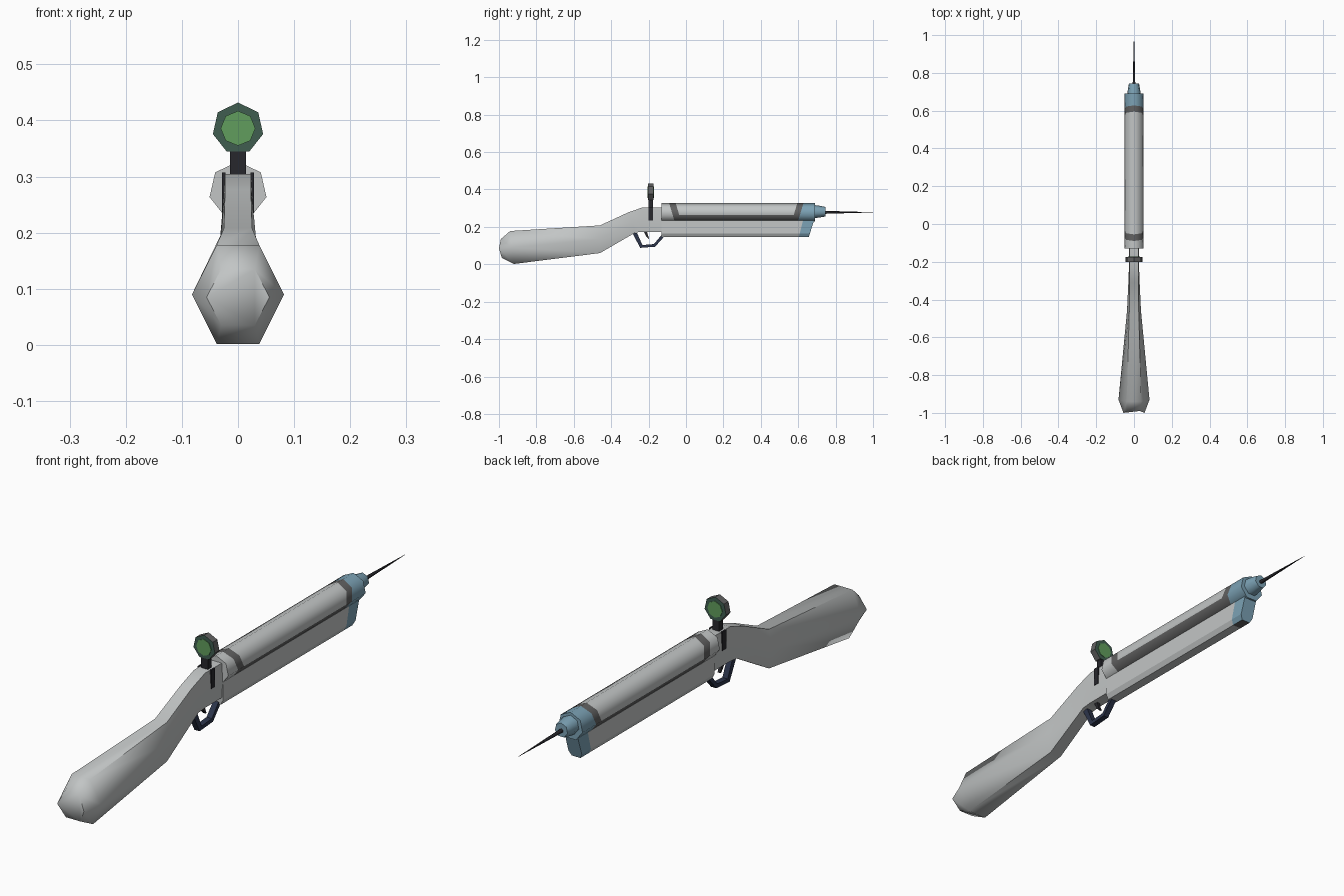
import bpy, bmesh
from math import sin, cos, pi, radians
from mathutils import Vector

cube = bpy.data.objects.get("Cube")
if cube:
    bpy.data.objects.remove(cube)


def material(name, rgb):
    m = bpy.data.materials.new(name)
    m.use_nodes = True
    m.diffuse_color = (*rgb, 1)
    m.node_tree.nodes["Principled BSDF"].inputs["Base Color"].default_value = (*rgb, 1)
    return m


GREY = material("light grey", (0.54, 0.56, 0.56))
DARK = material("dark grey", (0.12, 0.12, 0.12))
BLUE = material("steel blue", (0.2, 0.36, 0.46))
BLACK = material("black", (0.02, 0.02, 0.025))
NAVY = material("navy", (0.025, 0.035, 0.07))
GREEN = material("lens green", (0.12, 0.34, 0.11))
RIM = material("dark green", (0.05, 0.11, 0.08))


def loft(name, rings, mats, rule=None, smooth=0, closed=False):
    """Skin a row of equal rings; rule(segment, side) picks the material."""
    bm = bmesh.new()
    rows = [[bm.verts.new(p) for p in ring] for ring in rings]
    n, count = len(rows[0]), len(rows)
    for s in range(count if closed else count - 1):
        a, b = rows[s], rows[(s + 1) % count]
        for i in range(n):
            j = (i + 1) % n
            f = bm.faces.new((a[i], a[j], b[j], b[i]))
            f.material_index = rule(s, i) if rule else 0
    if not closed:
        bm.faces.new(rows[0]).material_index = rule(0, -1) if rule else 0
        bm.faces.new(rows[-1]).material_index = rule(count - 2, -1) if rule else 0
    bmesh.ops.recalc_face_normals(bm, faces=bm.faces)
    me = bpy.data.meshes.new(name)
    bm.to_mesh(me)
    bm.free()
    for m in mats:
        me.materials.append(m)
    if smooth:
        me.shade_smooth()
        me.set_sharp_from_angle(angle=radians(smooth))
    ob = bpy.data.objects.new(name, me)
    bpy.context.collection.objects.link(ob)
    return ob


def polygon(y, z, r, n=7):
    return [Vector((r * sin(2 * pi * i / n), y, z + r * cos(2 * pi * i / n))) for i in range(n)]


def box(name, x, y0, y1, z0, z1, mat):
    ring = [(-x, z0), (x, z0), (x, z1), (-x, z1)]
    return loft(name, [[(px, y, pz) for px, pz in ring] for y in (y0, y1)], [mat])


# Stock and grip: top y, top z, bottom y, bottom z, middle and edge half widths
stock_rows = [
    (-0.99, 0.135, -0.985, 0.035, 0.056, 0.03),
    (-0.94, 0.178, -0.92, 0.002, 0.082, 0.038),
    (-0.46, 0.208, -0.46, 0.06, 0.037, 0.025),
    (-0.31, 0.277, -0.27, 0.17, 0.029, 0.023),
    (-0.23, 0.305, -0.23, 0.174, 0.027, 0.023),
    (-0.12, 0.305, -0.12, 0.174, 0.027, 0.023),
]
rings = []
for yt, zt, yb, zb, wm, we in stock_rows:
    ym, zm = (yt + yb) / 2, (zt + zb) / 2
    if not rings:
        ym = -1.0
    rings.append([(-we, yt, zt), (we, yt, zt), (wm, ym, zm),
                  (we, yb, zb), (-we, yb, zb), (-wm, ym, zm)])
loft("stock", rings, [GREY], smooth=62)

# Barrel: seven sided tube with dark bands, side stripes and a blue muzzle
BARREL_Z, BARREL_R = 0.275, 0.052
rings = []
for y, slant in ((-0.13, 0), (-0.09, 1), (-0.055, 1), (0.595, -1), (0.628, -1), (0.69, 0)):
    ring = polygon(y, BARREL_Z, BARREL_R)
    for p in ring:
        p.y += slant * 0.3 * (BARREL_Z + BARREL_R - p.z)
    rings.append(ring)


def barrel_rule(seg, side):
    if seg == 4:
        return 2
    if seg in (1, 3) and side != 3:
        return 1
    return 1 if seg == 2 and side in (2, 4) else 0


loft("barrel", rings, [GREY, DARK, BLUE], barrel_rule, smooth=55)

# Fore-end under the barrel, with a slanted blue front cap
section = [(-0.027, 0.245), (0.027, 0.245), (0.028, 0.165),
           (0.018, 0.146), (-0.018, 0.146), (-0.028, 0.165)]


def fore_ring(y, slope):
    return [(x, y - slope * (0.245 - z), z) for x, z in section]


loft("fore_end", [fore_ring(-0.13, 0), fore_ring(0.628, 0.25)], [GREY])
loft("fore_end_cap", [fore_ring(0.628, 0.25), fore_ring(0.688, 0.32)], [BLUE, DARK],
     lambda seg, side: 1 if side == 3 else 0)

# Nozzle and needle
loft("nozzle", [polygon(0.69, 0.28, 0.036), polygon(0.715, 0.28, 0.033),
                polygon(0.745, 0.28, 0.027)], [BLUE], smooth=55)
loft("needle", [polygon(0.74, 0.278, 0.008, 6), polygon(1.0, 0.278, 0.0006, 6)], [BLACK], smooth=65)

# Sight: rim, lens on both faces, stem and side clamps
SIGHT_Z = 0.386
loft("sight_rim", [polygon(-0.202, SIGHT_Z, 0.046), polygon(-0.175, SIGHT_Z, 0.046)],
     [DARK, RIM], lambda seg, side: 1 if side == -1 else 0)
for name, y in (("lens_rear", -0.204), ("lens_front", -0.173)):
    loft(name, [polygon(y - 0.001, SIGHT_Z, 0.031, 8), polygon(y + 0.001, SIGHT_Z, 0.031, 8)], [GREEN])
box("sight_stem", 0.014, -0.2, -0.177, 0.295, 0.345, BLACK)
for name, side in (("clamp_left", 1), ("clamp_right", -1)):
    clamp = box(name, 0.003, -0.2, -0.177, 0.235, 0.307, BLACK)
    clamp.location.x = side * 0.0255


# Trigger guard and trigger: flat straps swept along side profiles
def strap(name, outer, inner, half, mat):
    rows = []
    for (yo, zo), (yi, zi) in zip(outer, inner):
        rows.append([(-half, yo, zo), (half, yo, zo), (half, yi, zi), (-half, yi, zi)])
    return loft(name, rows, [mat])


strap("trigger_guard",
      [(-0.285, 0.165), (-0.245, 0.088), (-0.165, 0.094), (-0.115, 0.15)],
      [(-0.262, 0.168), (-0.233, 0.103), (-0.172, 0.108), (-0.132, 0.155)], 0.011, NAVY)
strap("trigger", [(-0.228, 0.18), (-0.213, 0.15), (-0.2, 0.136)],
      [(-0.21, 0.18), (-0.203, 0.153), (-0.197, 0.138)], 0.006, BLACK)
